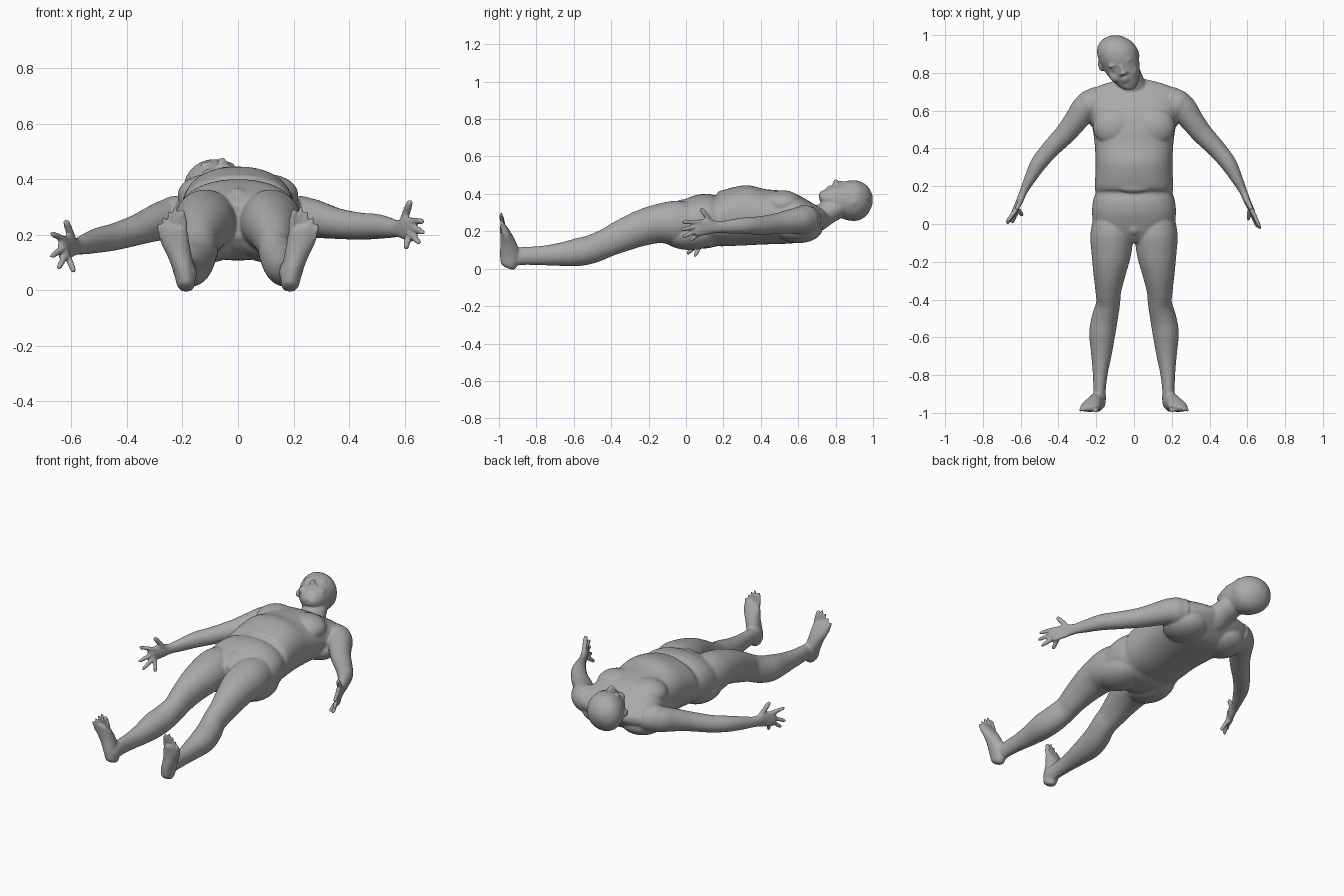
import bpy, bmesh, math
from mathutils import Vector, Matrix

bm = bmesh.new()
SEG, SUB = 48, 6


def spline(p, i, t):
    """Catmull-Rom interpolation of the station list p at segment i."""
    a, b, c, d = (p[max(0, min(len(p) - 1, i + k))] for k in (-1, 0, 1, 2))
    return [0.5 * (2 * q + (r - o) * t + (2 * o - 5 * q + 4 * r - s) * t * t
                   + (3 * q - o - 3 * r + s) * t ** 3) for o, q, r, s in zip(a, b, c, d)]


def loft(stations, normal=None, power=2.0):
    """Closed tube through stations (x, y, z, half width, half height)."""
    pts = [spline(stations, i, k / SUB) for i in range(len(stations) - 1) for k in range(SUB)]
    pts.append(list(stations[-1]))
    rings = []
    for i, p in enumerate(pts):
        t = Vector(normal) if normal else (
            Vector(pts[min(i + 1, len(pts) - 1)][:3]) - Vector(pts[max(i - 1, 0)][:3])).normalized()
        side = Vector((1, 0, 0))
        side = (side - t * side.dot(t)).normalized()
        up = t.cross(side)
        ring = []
        for k in range(SEG):
            a = 2 * math.pi * k / SEG
            c, s = math.cos(a), math.sin(a)
            f = (abs(c) ** power + abs(s) ** power) ** (-1 / power)
            ring.append(bm.verts.new(Vector(p[:3]) + side * c * f * p[3] + up * s * f * p[4]))
        rings.append(ring)
    for r, q in zip(rings, rings[1:]):
        for k in range(SEG):
            n = (k + 1) % SEG
            bm.faces.new((r[k], r[n], q[n], q[k]))
    bm.faces.new(rings[0][::-1])
    bm.faces.new(rings[-1])


def blob(c, r, turn=0):
    """Ellipsoid, turned about z."""
    m = Matrix.Translation(c) @ Matrix.Rotation(turn, 4, 'Z') @ Matrix.Diagonal((*r, 1))
    bmesh.ops.create_uvsphere(bm, u_segments=40, v_segments=24, radius=1, matrix=m)


def digit(a, b, r):
    """Finger or toe: tapered rounded rod from a to b."""
    a, b = Vector(a), Vector(b)
    rows = [(0, 1), (.45, 1), (.8, .9), (.95, .7), (1, .35)]
    loft([(*a.lerp(b, t), r * s, r * s) for t, s in rows])


def profile(rows):
    """Rows of (y, low z, high z, half width, centre x) to stations."""
    return [(x, y, (lo + hi) / 2, w, (hi - lo) / 2) for y, lo, hi, w, x in rows]


# Torso, with a waist fold
loft(profile([
    (-.10, .19, .31, .08, 0), (-.06, .145, .345, .17, 0), (0, .115, .374, .212, 0),
    (.06, .108, .395, .222, 0), (.12, .11, .40, .217, 0), (.165, .12, .392, .204, 0),
    (.20, .12, .42, .207, 0), (.32, .125, .446, .203, 0), (.42, .13, .426, .208, 0),
    (.50, .132, .418, .218, 0), (.58, .137, .402, .235, 0), (.64, .15, .372, .25, 0),
    (.69, .18, .342, .245, 0), (.725, .21, .32, .20, 0), (.75, .235, .30, .13, 0),
    (.765, .255, .29, .07, 0)]), normal=(0, 1, 0), power=2.25)
blob((0, -.02, .33), (.04, .045, .04))
blob((0, .2, .395), (.1, .035, .025))

# Neck and head
loft([(0, .60, .235, .10, .085), (-.005, .69, .262, .09, .07),
      (-.02, .75, .295, .075, .062), (-.05, .83, .34, .07, .06)])
loft(profile([
    (.712, .37, .405, .025, -.028), (.735, .335, .42, .052, -.037),
    (.78, .30, .443, .081, -.053), (.82, .275, .457, .096, -.066),
    (.87, .258, .471, .107, -.08), (.92, .258, .47, .108, -.088),
    (.96, .28, .45, .088, -.094), (.985, .315, .42, .056, -.097),
    (.998, .35, .388, .022, -.098)]), normal=(0, 1, 0), power=2.05)

# Face: features placed along the tilted head axis
tilt = math.radians(20)


def face(u, v, z, r):
    """Blob at u across and v along the face, from the nose."""
    blob((-.056 + u * math.cos(tilt) - v * math.sin(tilt),
          .80 + u * math.sin(tilt) + v * math.cos(tilt), z), r, tilt)


face(0, .022, .453, (.011, .035, .017))
face(0, 0, .463, (.015, .013, .017))
face(0, -.032, .435, (.026, .006, .011))
face(0, -.045, .428, (.023, .006, .011))
face(0, -.07, .403, (.026, .016, .016))
for s in (-1, 1):
    face(s * .015, -.003, .452, (.009, .010, .012))
    face(s * .034, .056, .451, (.032, .013, .014))
    face(s * .035, .033, .442, (.018, .009, .011))
    face(s * .045, .0, .412, (.032, .036, .027))
    face(s * .102, .075, .355, (.012, .03, .02))

for s in (-1, 1):
    # Chest, shoulder blades, buttocks and shoulder
    blob((s * .102, .515, .345), (.115, .108, .074), s * .1)
    blob((s * .13, .60, .215), (.125, .13, .078))
    blob((s * .106, .02, .187), (.114, .155, .087))
    blob((s * .225, .633, .262), (.081, .08, .078))

    # Leg
    loft([(s * x, y, z, w, h) for x, y, z, w, h in [
        (.115, .08, .245, .09, .10), (.118, -.05, .245, .112, .118),
        (.12, -.15, .24, .106, .104), (.129, -.25, .213, .088, .095),
        (.136, -.35, .172, .069, .085), (.137, -.42, .14, .063, .077),
        (.155, -.50, .106, .069, .076), (.168, -.58, .088, .069, .074),
        (.172, -.68, .076, .056, .061), (.178, -.78, .07, .041, .051),
        (.182, -.87, .068, .033, .048), (.182, -.93, .062, .033, .048),
        (.182, -.965, .05, .028, .038)]])
    blob((s * .136, -.41, .183), (.04, .055, .035))

    # Foot standing upward, with toes
    loft([(s * x, y, z, w, h) for x, y, z, w, h in [
        (.185, -.95, .002, .02, .025), (.187, -.945, .022, .033, .044),
        (.197, -.943, .08, .038, .052), (.214, -.952, .14, .044, .041),
        (.23, -.966, .19, .052, .028), (.234, -.977, .222, .049, .019),
        (.232, -.981, .235, .04, .012)]])
    toes = [(.193, .225, .204, .293, .0125), (.217, .23, .229, .302, .009),
            (.237, .22, .250, .286, .0085), (.256, .205, .270, .265, .0085),
            (.274, .185, .288, .24, .0085)]
    for xa, za, xb, zb, r in toes:
        digit((s * xa, -.976, za), (s * xb, -.99, zb), r)

    # Arm and palm; the left arm drops lower than the right
    drop = 0 if s > 0 else 1
    arm = [
        (.18, .655, .262, .078, .072, 0), (.25, .62, .26, .074, .073, .004),
        (.305, .55, .251, .063, .064, .012), (.36, .48, .24, .056, .055, .022),
        (.44, .395, .231, .048, .049, .038), (.50, .32, .23, .043, .045, .05),
        (.547, .235, .225, .03, .037, .059), (.577, .175, .222, .021, .031, .064),
        (.602, .115, .224, .018, .043, .067), (.628, .065, .218, .013, .044, .068),
        (.634, .05, .216, .009, .036, .068)]
    loft([(s * (x + .1 * d * drop), y, z - d * drop, w, h) for x, y, z, w, h, d in arm])

    # Fingers: base height, tip position
    hand = ([(.252, .667, -.02, .248), (.23, .67, -.028, .207), (.208, .655, -.02, .17),
             (.19, .605, .02, .15)] if s > 0 else
            [(.183, .674, .01, .205), (.16, .674, 0, .12), (.138, .648, .003, .077),
             (.12, .59, .045, .064)])
    for i, (zb, x, y, z) in enumerate(hand):
        digit((s * (.624 - .004 * i), .075, zb), (s * x, y, z), .012)
    zt = .25 if s > 0 else .18
    digit((s * .592, .14, zt - .01), (s * .622, .078, zt + .074), .0145)

bmesh.ops.recalc_face_normals(bm, faces=bm.faces)
mesh = bpy.data.meshes.new("body")
bm.to_mesh(mesh)
bm.free()
body = bpy.data.objects.new("body", mesh)
bpy.context.collection.objects.link(body)

# Fuse all parts into one smooth skin
fuse = body.modifiers.new("fuse", 'REMESH')
fuse.mode = 'VOXEL'
fuse.voxel_size = .006
fuse.use_smooth_shade = True
soften = body.modifiers.new("soften", 'SMOOTH')
soften.factor = .5
soften.iterations = 7

skin = bpy.data.materials.new("plain grey")
skin.diffuse_color = (.4, .4, .4, 1)
mesh.materials.append(skin)
